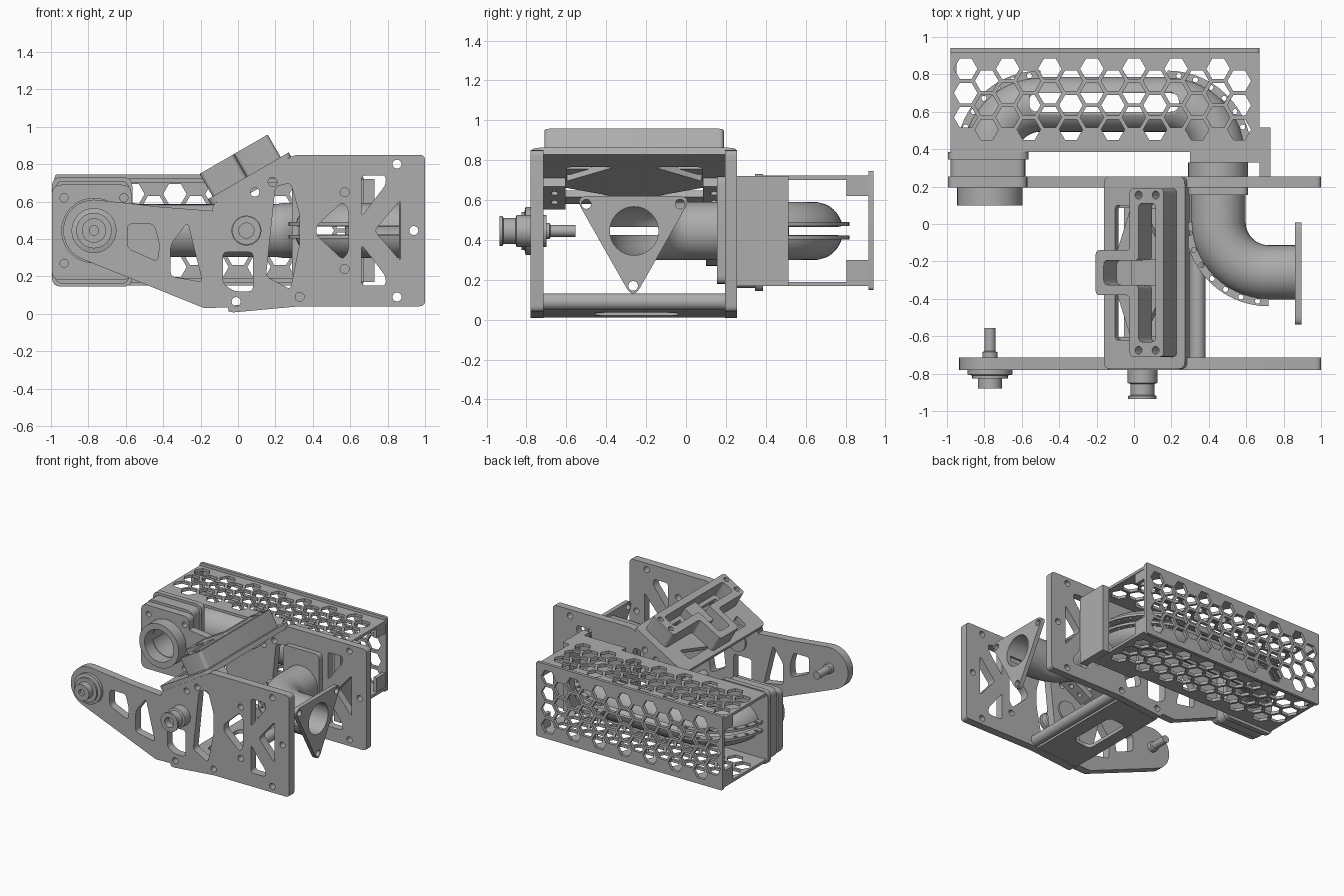
import bpy, bmesh, math
from mathutils import Matrix, Vector

cube = bpy.data.objects.get("Cube")
if cube:
    bpy.data.objects.remove(cube)

grey = bpy.data.materials.new("plain grey")
grey.use_nodes = True
grey.diffuse_color = (0.42, 0.42, 0.42, 1)
grey.node_tree.nodes["Principled BSDF"].inputs["Base Color"].default_value = (0.42, 0.42, 0.42, 1)

X, Y, Z = Vector((1, 0, 0)), Vector((0, 1, 0)), Vector((0, 0, 1))
PIPE_Z, ARM_X, LEG_X = 0.445, -0.77, 0.45


def finish(obj):
    obj.data.materials.clear()
    obj.data.materials.append(grey)
    bpy.ops.object.select_all(action='DESELECT')
    obj.select_set(True)
    bpy.context.view_layer.objects.active = obj
    bpy.ops.object.shade_smooth_by_angle(angle=math.radians(35))
    return obj


def from_bmesh(name, bm):
    bmesh.ops.recalc_face_normals(bm, faces=bm.faces)
    mesh = bpy.data.meshes.new(name)
    bm.to_mesh(mesh)
    bm.free()
    obj = bpy.data.objects.new(name, mesh)
    bpy.context.collection.objects.link(obj)
    return finish(obj)


def rounded(pts, r, n=4):
    """Round every corner of a polygon."""
    out = []
    for i, p in enumerate(pts):
        p, a, b = Vector(p), Vector(pts[i - 1]), Vector(pts[(i + 1) % len(pts)])
        s = p + (a - p).normalized() * min(r, (a - p).length * 0.45)
        e = p + (b - p).normalized() * min(r, (b - p).length * 0.45)
        for k in range(n + 1):
            t = k / n
            out.append(s * (1 - t) ** 2 + p * 2 * t * (1 - t) + e * t * t)
    return out


def circle(x, y, r, n=20, start=0.0):
    return [(x + r * math.cos(start + math.tau * k / n), y + r * math.sin(start + math.tau * k / n)) for k in range(n)]


def rect(x0, x1, y0, y1, r=0.0):
    pts = [(x0, y0), (x1, y0), (x1, y1), (x0, y1)]
    return rounded(pts, r) if r else pts


def plate(name, outline, holes, origin, ex, ey, lo, hi):
    """Flat sheet with holes, spanning lo..hi along ex x ey."""
    curve = bpy.data.curves.new(name, 'CURVE')
    curve.dimensions, curve.fill_mode = '2D', 'BOTH'
    curve.extrude = (hi - lo) / 2
    for loop in [outline] + holes:
        sp = curve.splines.new('POLY')
        sp.points.add(len(loop) - 1)
        for pt, co in zip(sp.points, loop):
            pt.co = (co[0], co[1], 0, 1)
        sp.use_cyclic_u = True
    tmp = bpy.data.objects.new(name + "_curve", curve)
    bpy.context.collection.objects.link(tmp)
    mesh = bpy.data.meshes.new_from_object(tmp.evaluated_get(bpy.context.evaluated_depsgraph_get()))
    bpy.data.objects.remove(tmp)
    ez = ex.cross(ey)
    m = Matrix((ex, ey, ez)).transposed().to_4x4()
    m.translation = Vector(origin) + ez * (lo + hi) / 2
    mesh.transform(m)
    bm = bmesh.new()
    bm.from_mesh(mesh)
    bmesh.ops.remove_doubles(bm, verts=bm.verts, dist=1e-5)
    return from_bmesh(name, bm)


def upright(name, outline, holes, y0, y1):
    return plate(name, outline, holes, (0, 0, 0), X, Z, -y1, -y0)


def level(name, outline, holes, z0, z1):
    return plate(name, outline, holes, (0, 0, 0), X, Y, z0, z1)


def turned(name, x, z, profile, closed=False):
    """Revolve (radius, y) points about an axis along y."""
    bm = bmesh.new()
    vs = [bm.verts.new((r, y, 0)) for r, y in profile]
    es = [bm.edges.new(pair) for pair in zip(vs, vs[1:])]
    if closed:
        es.append(bm.edges.new((vs[-1], vs[0])))
    bmesh.ops.spin(bm, geom=vs + es, cent=(0, 0, 0), axis=Y, angle=math.tau, steps=40)
    bmesh.ops.remove_doubles(bm, verts=bm.verts, dist=1e-5)
    bmesh.ops.translate(bm, verts=bm.verts, vec=(x, 0, z))
    return from_bmesh(name, bm)


def ring(name, x, r_in, r_out, y0, y1):
    return turned(name, x, PIPE_Z, [(r_in, y0), (r_out, y0), (r_out, y1), (r_in, y1)], True)


def arc(cx, cy, r, a0, a1, n=14):
    return [(cx + r * math.cos(math.radians(a0 + (a1 - a0) * k / n)),
             cy + r * math.sin(math.radians(a0 + (a1 - a0) * k / n))) for k in range(n + 1)]


def split_pipe(name, path, side):
    """Sweep a C section along a level path; the seam is on the given side."""
    angles = [0.17 + (math.tau - 0.34) * k / 36 for k in range(37)]
    section = [(0.147, a) for a in angles] + [(0.124, a) for a in reversed(angles)]
    bm, rows = bmesh.new(), []
    for i, p in enumerate(path):
        d = Vector(path[min(i + 1, len(path) - 1)]) - Vector(path[max(i - 1, 0)])
        n = Vector((-d.y, d.x)).normalized() * side
        rows.append([bm.verts.new((p[0] + n.x * r * math.cos(a), p[1] + n.y * r * math.cos(a),
                                   PIPE_Z + r * math.sin(a))) for r, a in section])
    m = len(section)
    for a, b in zip(rows, rows[1:]):
        for k in range(m):
            bm.faces.new((a[k], a[(k + 1) % m], b[(k + 1) % m], b[k]))
    for row in (rows[0], rows[-1]):
        for k in range(36):
            bm.faces.new((row[k], row[k + 1], row[m - 2 - k], row[m - 1 - k]))
    return from_bmesh(name, bm)


# Side plates with truss windows and bolt holes
windows = [rounded(w, 0.025) for w in (
    [(-.59, .48), (-.45, .48), (-.42, .37), (-.43, .28), (-.59, .35)],
    [(-.27, .49), (-.19, .17), (-.36, .20), (-.36, .37)],
    [(-.08, .33), (.08, .33), (.08, .12), (-.02, .12), (-.08, .16)],
    [(.20, .68), (.28, .70), (.33, .53), (.33, .38), (.28, .13), (.15, .20)],
    [(.56, .60), (.59, .56), (.59, .33), (.56, .29), (.42, .42), (.42, .47)],
    [(.66, .74), (.79, .74), (.79, .69), (.66, .52)],
    [(.87, .61), (.87, .28), (.73, .445)],
    [(.66, .37), (.79, .20), (.79, .15), (.66, .15)])]
bolts = [circle(x, z, .024) for x, z in ((.09, .65), (.185, .705), (.85, .80), (.94, .445), (.85, .09),
                                         (.33, .09), (-.01, .065), (.57, .65), (.57, .24))]
right_part = rounded([(-.05, .005), (.33, .04), (1, .04), (1, .85), (.30, .85), (-.14, .58)], .03)
arm_end = arc(ARM_X, PIPE_Z, .165, 80, 245, 16)
upright("front_side_plate", right_part + [(-.42, .572), (-.58, .59)] + arm_end + [(-.18, .03)],
        windows + bolts, -.78, -.715)
upright("back_side_plate", right_part + [(-.42, .572), (-.58, .59), (-.58, .20), (-.18, .03)],
        windows[1:] + bolts, .195, .255)

# Pivot stud, idler and its shaft
turned("pivot_stud", .045, PIPE_Z, [(0, -.70), (.08, -.70), (.08, -.85), (.065, -.855), (.065, -.915),
                                    (.076, -.92), (.076, -.935), (.04, -.935), (.04, -.88), (0, -.88)])
turned("idler", ARM_X, PIPE_Z, [(0, -.555), (.03, -.555), (.03, -.68), (.04, -.685), (.04, -.77), (.12, -.77),
                                (.12, -.805), (.095, -.81), (.095, -.825), (.065, -.825), (.065, -.88),
                                (.025, -.88), (.025, -.86), (0, -.86)])

# Split exhaust pipes with bolted seam flanges
upper = [(ARM_X, .2)] + arc(-.5, .37, .27, 180, 90) + arc(.18, .37, .27, 90, 0) + [(LEG_X, .17)]
main_pipe = split_pipe("main_pipe", upper, 1)
split_pipe("outlet_elbow", [(LEG_X, .18)] + arc(.72, .01, .27, 180, 270) + [(.88, -.26)], -1)
slot = level("pipe_slot_cutter", rect(-.56, .24, .60, .70, .045), [], 0, 1)
slot.hide_render = True
slot.hide_set(True)
cut = main_pipe.modifiers.new("slot", 'BOOLEAN')
cut.object, cut.operation = slot, 'DIFFERENCE'
for label, cx, cy, a0 in (("left", -.5, .37, 90), ("right", .18, .37, 0), ("elbow", .72, .01, 180)):
    strip = arc(cx, cy, .45, a0, a0 + 90) + arc(cx, cy, .395, a0 + 90, a0)
    holes = [circle(*p, .014, 10) for p in arc(cx, cy, .427, a0 + 8, a0 + 82, 6)]
    for part, z0 in (("lower", .402), ("upper", .47)):
        level(f"{label}_{part}_seam_flange", strip, holes, z0, z0 + .02)

# Triangular outlet flange
corners = [(-.56, .62), (.03, .62), (-.265, .10)]
plate("outlet_flange", rounded(corners, .07, 6),
      [circle(-.26, PIPE_Z, .122, 32)] + [circle(y, z, .024) for y, z in ((-.50, .58), (-.03, .58), (-.265, .17))],
      (0, 0, 0), Y, Z, .86, .895)

# Inlet bracket on the left and outlet bracket on the right of the cage
inlet_bolts = [circle(ARM_X + sx * .16, PIPE_Z + sz * .175, .022) for sx in (-1, 1) for sz in (-1, 1)]
inlet_bore = [circle(ARM_X, PIPE_Z, .128, 36)]
for n, (x0, x1, z0, z1, y0, y1) in enumerate(((-.995, -.57, .18, .69, .195, .255),
                                             (-.98, -.58, .16, .71, .255, .345),
                                             (-.995, -.565, .145, .73, .345, .385))):
    upright(f"inlet_bracket_{n + 1}", rect(x0, x1, z0, z1, .05), inlet_bore + (inlet_bolts if n == 0 else []), y0, y1)
ring("inlet_collar", ARM_X, .128, .175, .10, .20)
bore = [circle(LEG_X, PIPE_Z, .14, 36)]
upright("outlet_flange_plate", rect(.29, .61, .18, .72, .04), bore, .155, .197)
upright("outlet_bracket", rect(.30, .68, .17, .72), bore, .33, .385)
ring("outlet_collar", LEG_X, .124, .16, .16, .33)
plate("outlet_side_panel", rect(.255, .515, .17, .72), [], (0, 0, 0), Y, Z, .67, .73)


# Honeycomb cage
def honeycomb(even_rows, odd_rows):
    return [circle(-.9 + .1125 * i, v, .063, 6) for i in range(14) for v in (odd_rows if i % 2 else even_rows)]


top_cells = honeycomb((.83, .70, .57), (.765, .635, .505))
for label, z0 in (("top", .70), ("bottom", .168)):
    level(f"cage_{label}", rect(-.98, .67, .385, .92), top_cells, z0, z0 + .022)
upright("cage_back", rect(-.98, .67, .15, .745, .015),
        honeycomb((.315, .445, .575), (.25, .38, .51, .64)), .915, .94)
for label, x in (("left", -.98), ("right", .635)):
    for part, z0, z1 in (("lower", .185, .30), ("upper", .62, .705)):
        plate(f"cage_{label}_{part}_tab", rect(.805, .918, z0, z1), [], (0, 0, 0), Y, Z, x, x + .03)

# Sloping deck, its clamps and the T-shaped tray on top
U = Vector((math.cos(math.radians(30)), 0, .5))
base = (-.14, 0, .595)
MID = -.26
trusses = []
for s in (-1, 1):
    for tri in ([(.06, .08), (.06, .36), (.16, .36)], [(.22, .34), (.36, .10), (.36, .34)]):
        trusses.append(rounded([(u, MID + s * v) for u, v in tri], .02))
plate("deck", rect(-.01, .49, -.775, .255, .04), trusses, base, U, Y, -.012, .026)
for label, y0 in (("front", -.715), ("back", .085)):
    plate(f"{label}_deck_clamp", rect(.02, .25, y0, y0 + .11),
          [circle(u, y0 + .055, .018) for u in (.09, .18)], base, U, Y, -.06, -.01)


def tee(u0, u1, u2, half_stub, half_bar):
    pts = [(u0, -half_stub), (u1, -half_stub), (u1, -half_bar), (u2, -half_bar)]
    return rounded([(u, MID + v) for u, v in pts + [(u, -v) for u, v in reversed(pts)]], .025)


tray_bolts = [circle(u, MID + s * .415, .021) for u in (.285, .39) for s in (-1, 1)]
plate("tray", tee(.02, .23, .44, .12, .45), [tee(.07, .285, .39, .065, .37)] + tray_bolts, base, U, Y, .02, .165)
plate("tray_bridge", rect(.20, .40, MID - .07, MID + .07), [], base, U, Y, .02, .10)

# Lower cross bar and bottom panel
turned("cross_bar", .34, .09, [(0, -.72), (.042, -.72), (.042, .2), (0, .2)])
S = Vector((.38, 0, .035)).normalized()
plate("bottom_panel", rect(0, .36, -.72, .2), [rect(.09, .25, -.46, -.04, .05)], (-.05, 0, .012), S, Y, 0, .03)
